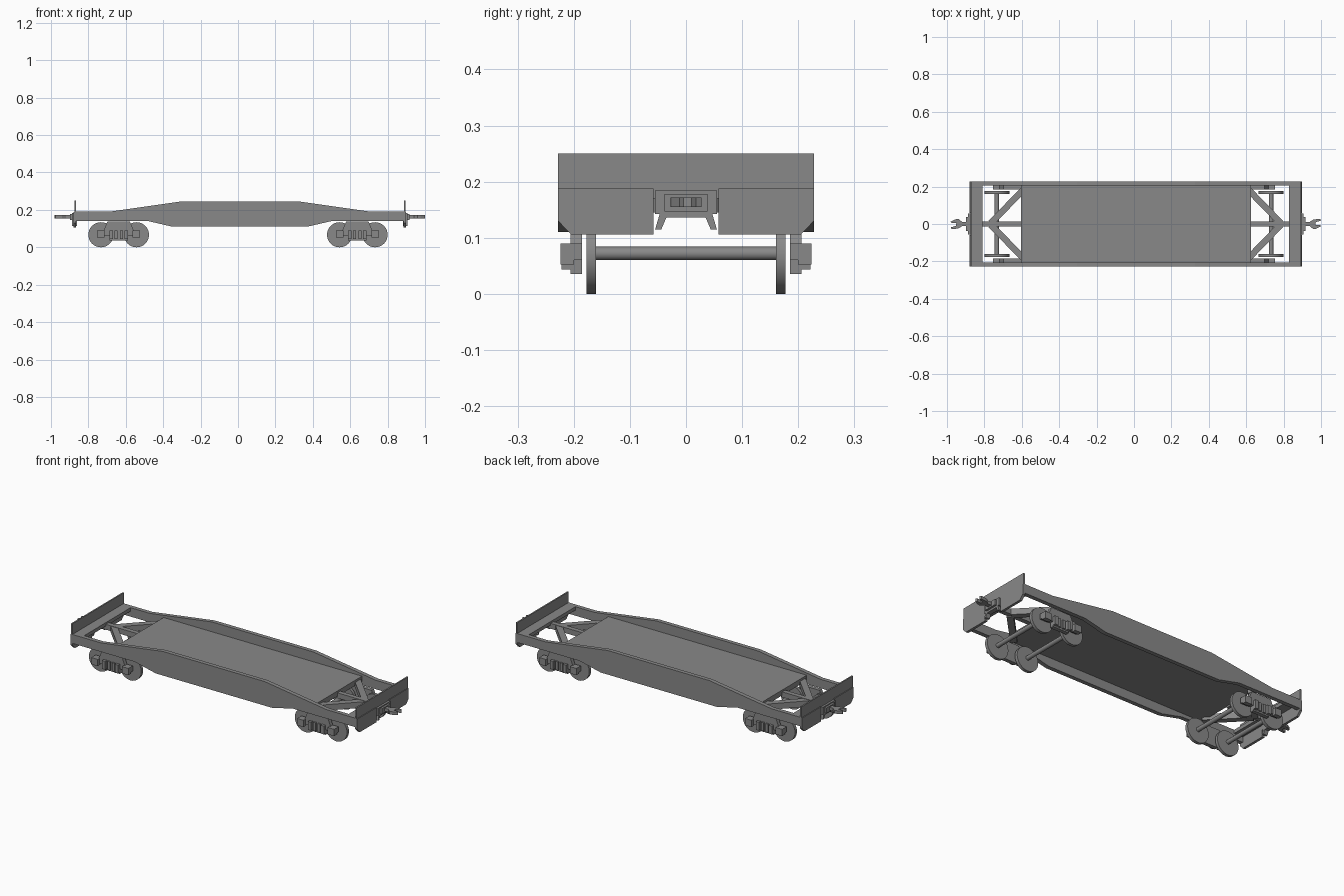
import bpy
import bmesh
import math
from mathutils import Matrix, Vector

cube = bpy.data.objects.get("Cube")
if cube:
    bpy.data.objects.remove(cube, do_unlink=True)

grey = bpy.data.materials.new("wagon grey")
grey.use_nodes = True
grey.diffuse_color = (0.25, 0.25, 0.25, 1)
grey.node_tree.nodes["Principled BSDF"].inputs["Base Color"].default_value = (0.25, 0.25, 0.25, 1)


def finish(name, bm):
    bmesh.ops.recalc_face_normals(bm, faces=bm.faces)
    mesh = bpy.data.meshes.new(name)
    bm.to_mesh(mesh)
    bm.free()
    mesh.materials.append(grey)
    obj = bpy.data.objects.new(name, mesh)
    bpy.context.collection.objects.link(obj)
    return obj


def box(name, x, y, z):
    """Box from (min, max) ranges."""
    bm = bmesh.new()
    bmesh.ops.create_cube(bm, size=1)
    for v in bm.verts:
        v.co = [r[0] + (c + 0.5) * (r[1] - r[0]) for r, c in zip((x, y, z), v.co)]
    return finish(name, bm)


def prism(name, points, axis, low, high):
    """Extrude a 2D outline along an axis."""
    bm = bmesh.new()

    def place(p):
        co = list(p)
        co.insert(axis, low)
        return bm.verts.new(co)
    face = bm.faces.new([place(p) for p in points])
    ext = bmesh.ops.extrude_face_region(bm, geom=[face])
    shift = Vector((0, 0, 0))
    shift[axis] = high - low
    moved = [g for g in ext["geom"] if isinstance(g, bmesh.types.BMVert)]
    bmesh.ops.translate(bm, verts=moved, vec=shift)
    return finish(name, bm)


def cylinder(name, x, z, radius, y0, y1, sides):
    bm = bmesh.new()
    bmesh.ops.create_cone(bm, cap_ends=True, segments=sides, radius1=radius,
                          radius2=radius, depth=abs(y1 - y0))
    bm.transform(Matrix.Translation((x, (y0 + y1) / 2, z)) @ Matrix.Rotation(math.pi / 2, 4, "X"))
    obj = finish(name, bm)
    bpy.ops.object.select_all(action="DESELECT")
    obj.select_set(True)
    bpy.context.view_layer.objects.active = obj
    bpy.ops.object.shade_smooth_by_angle(angle=math.radians(35))
    return obj


def strut(name, a, b, width, z0, z1):
    a, b = Vector(a), Vector(b)
    side = (b - a).orthogonal().normalized() * width / 2
    return prism(name, [a + side, b + side, b - side, a - side], 2, z0, z1)


def span(a, b):
    return (min(a, b), max(a, b))


MID = 0.01   # centre of the body along its length

# Side beams, deep in the middle and shallow at the ends
half = [(0.885, 0.14), (0.885, 0.19), (0.70, 0.19), (0.315, 0.245)]
belly = [(0.36, 0.11), (0.49, 0.14)]
right_half = [(MID + x, z) for x, z in half]
left_half = [(MID - x, z) for x, z in reversed(half)]
outline = (right_half + left_half + [(MID - x, z) for x, z in reversed(belly)]
           + [(MID + x, z) for x, z in belly])
for name, s in (("left_beam", 1), ("right_beam", -1)):
    prism(name, outline, 1, *span(s * 0.205, s * 0.228))

# Load floor
box("deck", (-0.605, 0.625), (-0.205, 0.205), (0.16, 0.19))

for end, s in (("left", 1), ("right", -1)):
    def ex(a, b):
        return span(MID + s * a, MID + s * b)

    def px(a):
        return MID + s * a

    # End platform and end wall
    box(end + "_end_platform", ex(0.82, 0.885), (-0.205, 0.205), (0.17, 0.19))
    box(end + "_end_wall", ex(0.877, 0.885), (-0.228, 0.228), (0.19, 0.25))

    # Headstock plate with chamfered corners and a coupler opening
    plate = [(0.058, 0.188), (0.058, 0.106), (0.205, 0.106), (0.228, 0.13), (0.228, 0.188)]
    for side, t in (("left", 1), ("right", -1)):
        prism(f"{end}_headstock_{side}", [(t * y, z) for y, z in plate], 0, *ex(0.875, 0.889))

    # Centre sill and diagonal braces
    box(end + "_centre_sill", ex(0.61, 0.885), (-0.013, 0.013), (0.15, 0.18))
    for side, t in (("left", 1), ("right", -1)):
        strut(f"{end}_brace_{side}", (px(0.60), t * 0.185), (px(0.775), t * 0.005),
              0.034, 0.145, 0.178)

    # Coupler bracket with two feet
    foot = [(0.055, 0.184), (0.055, 0.142), (0.047, 0.142), (0.055, 0.115),
            (0.044, 0.115), (0.035, 0.136)]
    bracket = foot + [(-y, z) for y, z in reversed(foot)]
    prism(end + "_coupler_bracket", bracket, 0, *ex(0.872, 0.897))
    box(end + "_coupler_collar", ex(0.897, 0.908), (-0.038, 0.038), (0.147, 0.178))

    # Coupler shank and open jaw
    box(end + "_coupler_shank", ex(0.90, 0.945), (-0.012, 0.012), (0.155, 0.172))
    jaw = [(0.93, -0.012), (0.95, -0.028), (0.965, -0.025), (0.99, -0.012), (0.985, -0.004),
           (0.96, -0.006), (0.962, 0.01), (0.99, 0.018), (0.985, 0.028), (0.95, 0.024),
           (0.93, 0.012)]
    prism(end + "_coupler_jaw", [(px(x), s * y) for x, y in jaw], 2, 0.155, 0.172)

    # Bogie: wheelsets
    bogie = s * 0.638
    for n, d in (("inner", -s), ("outer", s)):
        x = bogie + d * 0.095
        cylinder(f"{end}_{n}_axle", x, 0.072, 0.012, -0.165, 0.165, 12)
        for side, t in (("left", 1), ("right", -1)):
            cylinder(f"{end}_{n}_wheel_{side}", x, 0.067, 0.067, t * 0.160, t * 0.177, 32)

    # Bogie: side frames, axle boxes and springs
    arch = [(0.115, 0.06), (0.115, 0.09), (0.08, 0.09), (0.06, 0.138)]
    seat = [(0.05, 0.064), (0.05, 0.035)]
    frame = ([(bogie + x, z) for x, z in seat[::-1] + [(0.075, 0.06)] + arch]
             + [(bogie - x, z) for x, z in arch[::-1] + [(0.075, 0.06)] + seat])
    for side, t in (("left", 1), ("right", -1)):
        prism(f"{end}_side_frame_{side}", frame, 1, *span(t * 0.185, t * 0.206))
        for d in (-1, 1):
            x = bogie + d * 0.095
            box(f"{end}_axle_box_{side}", span(x - 0.02, x + 0.02),
                span(t * 0.20, t * 0.224), (0.052, 0.09))
            box(f"{end}_spring_post_{side}", span(bogie + d * 0.03, bogie + d * 0.05),
                span(t * 0.20, t * 0.222), (0.043, 0.09))
            box(f"{end}_spring_{side}", span(bogie + d * 0.006, bogie + d * 0.022),
                span(t * 0.20, t * 0.215), (0.043, 0.09))
